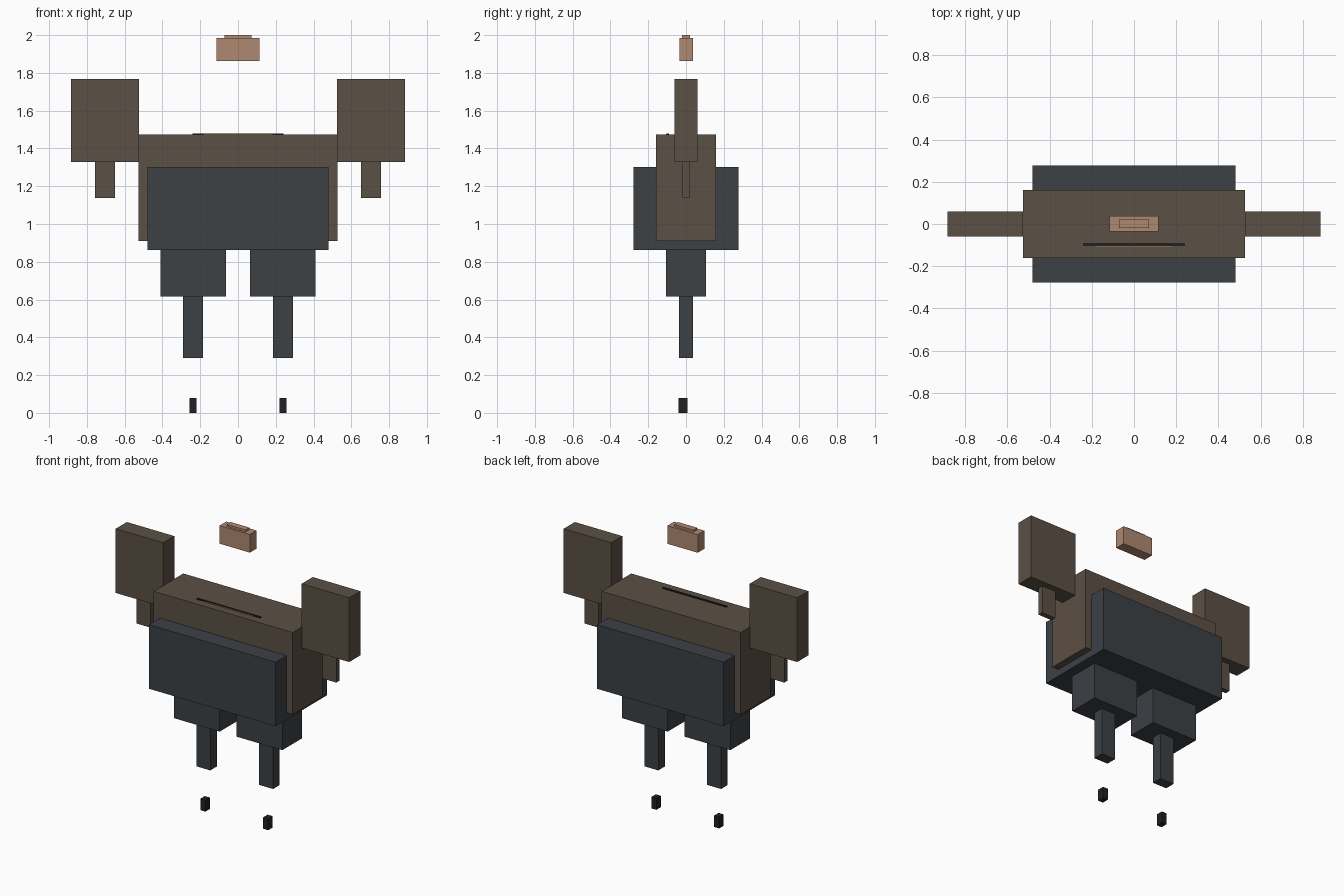
import bpy

if "Cube" in bpy.data.objects:
    bpy.data.objects.remove(bpy.data.objects["Cube"])


def material(name, rgb):
    m = bpy.data.materials.new(name)
    m.diffuse_color = (*rgb, 1)
    m.use_nodes = True
    m.node_tree.nodes["Principled BSDF"].inputs["Base Color"].default_value = m.diffuse_color
    return m


skin = material("skin", (0.42, 0.25, 0.16))
brown = material("brown_cloth", (0.105, 0.08, 0.06))
slate = material("slate_cloth", (0.045, 0.052, 0.06))
black = material("black_leather", (0.015, 0.015, 0.016))
gold = material("gold_trim", (0.4, 0.27, 0.05))


def box(name, x, y, z, mat):
    """Box from (min, max) ranges on each axis."""
    bpy.ops.mesh.primitive_cube_add(size=1)
    ob = bpy.context.object
    ob.name = name
    ob.location = [(a + b) / 2 for a, b in (x, y, z)]
    ob.scale = [b - a for a, b in (x, y, z)]
    bpy.ops.object.transform_apply(location=True, scale=True)
    ob.data.materials.append(mat)
    return ob


def box_pair(name, x, y, z, mat):
    """A box on the +x side and its mirror image."""
    box("left_" + name, x, y, z, mat)
    box("right_" + name, (-x[1], -x[0]), y, z, mat)


# Head and crown
box("head", (-0.115, 0.115), (-0.035, 0.037), (1.862, 1.986), skin)
box("crown", (-0.071, 0.071), (-0.02, 0.022), (1.98, 2.0), skin)

# Torso and hips
box("torso", (-0.527, 0.527), (-0.16, 0.16), (0.91, 1.473), brown)
box("hips", (-0.48, 0.48), (-0.278, 0.278), (0.863, 1.302), slate)

# Chest strip with thin trim on its front
box("chest_strip", (-0.242, 0.242), (-0.104, -0.09), (1.44, 1.479), black)
box("strip_trim", (-0.183, 0.183), (-0.107, -0.1), (1.44, 1.477), gold)

# Arms
box_pair("upper_arm", (0.525, 0.885), (-0.06, 0.06), (1.328, 1.768), brown)
box_pair("forearm", (0.652, 0.758), (-0.018, 0.018), (1.137, 1.33), brown)

# Legs and feet
box_pair("thigh", (0.064, 0.411), (-0.107, 0.107), (0.615, 0.865), slate)
box_pair("shin", (0.185, 0.291), (-0.036, 0.036), (0.29, 0.617), slate)
box_pair("foot", (0.219, 0.257), (-0.04, 0.008), (0.0, 0.078), black)
